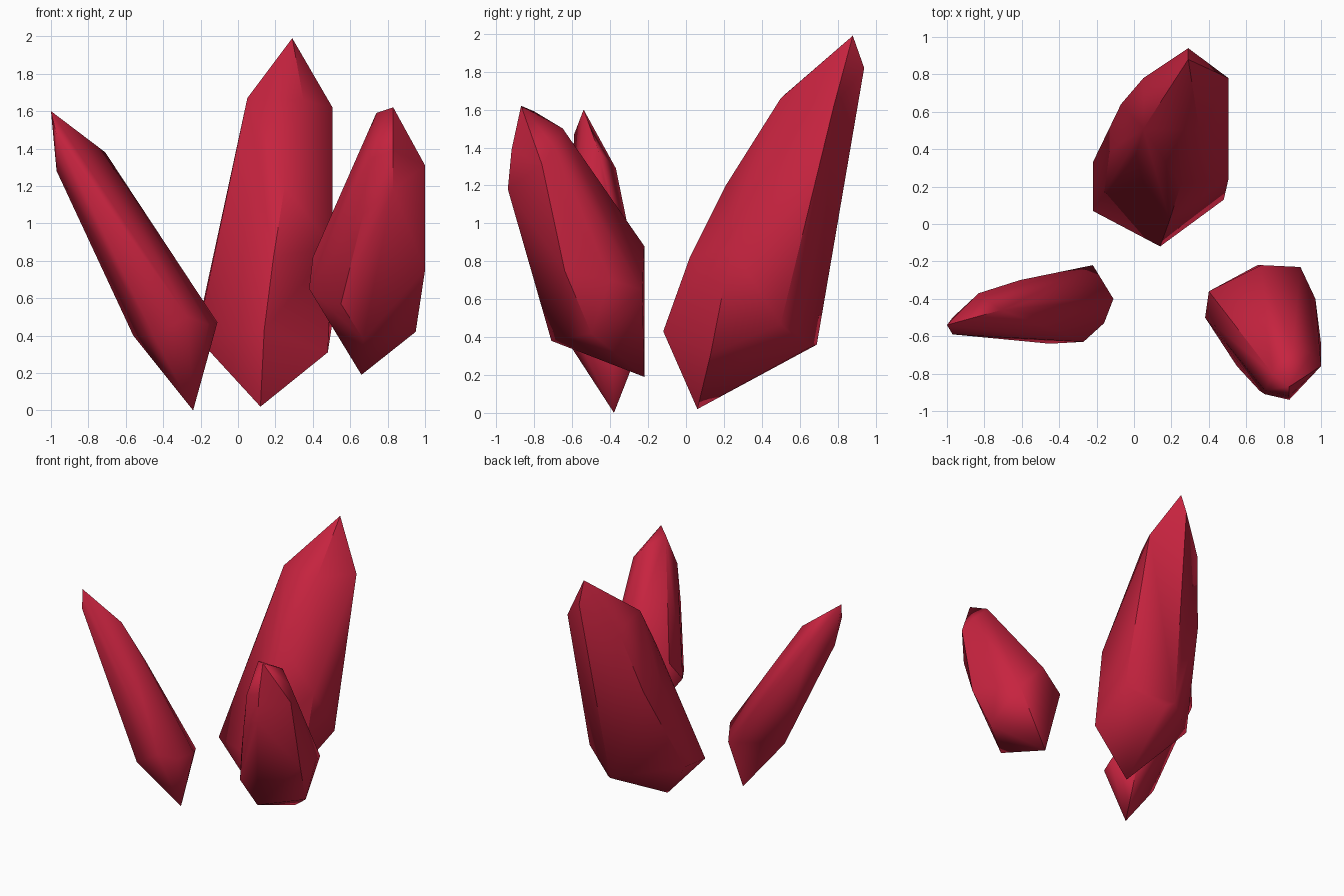
import bpy
import bmesh
from math import radians

default_cube = bpy.data.objects.get("Cube")
if default_cube is not None:
    bpy.data.objects.remove(default_cube, do_unlink=True)


def flat_material(name, colour):
    material = bpy.data.materials.new(name)
    material.use_nodes = True
    material.diffuse_color = colour
    shader = next(node for node in material.node_tree.nodes
                  if node.type == "BSDF_PRINCIPLED")
    shader.inputs["Base Color"].default_value = colour
    return material


def soften(bm, ridge_angle):
    """Smooth the facets, keeping only the steep lengthwise ridges crisp."""
    for face in bm.faces:
        face.smooth = True
    for edge in bm.edges:
        start, end = (vert.co for vert in edge.verts)
        steepness = abs(end.z - start.z) / edge.calc_length()
        edge.smooth = (steepness < .5
                       or edge.calc_face_angle(0) < radians(ridge_angle))


def make_crystal(name, material, ridge_angle, **sections):
    """Cut a faceted shard as the hull of its corner points, section by section."""
    bm = bmesh.new()
    for corners in sections.values():
        for corner in corners:
            bm.verts.new(corner)
    # Wrap the corners and drop any that fall inside the shard
    hull = bmesh.ops.convex_hull(bm, input=list(bm.verts))
    loose = {item for item in hull["geom_interior"] + hull["geom_unused"]
             if isinstance(item, bmesh.types.BMVert)}
    bmesh.ops.delete(bm, geom=list(loose), context="VERTS")
    # Merge nearly coplanar triangles into clean facets
    bmesh.ops.dissolve_limit(bm, angle_limit=radians(2),
                             verts=list(bm.verts), edges=list(bm.edges))
    bmesh.ops.recalc_face_normals(bm, faces=list(bm.faces))
    soften(bm, ridge_angle)

    mesh = bpy.data.meshes.new(name)
    bm.to_mesh(mesh)
    bm.free()
    mesh.materials.append(material)
    crystal = bpy.data.objects.new(name, mesh)
    bpy.context.collection.objects.link(crystal)


crimson = flat_material("crimson crystal", (.57, .017, .05, 1))

# Tall shard at the back, leaning backwards
make_crystal(
    "tall_back_crystal", crimson, ridge_angle=38,
    tip=[(.29, .88, 1.99), (.29, .94, 1.82)],
    shoulder=[(.35, .5, 1.66), (.505, .78, 1.62),
              (.05, .51, 1.67), (.05, .78, 1.6)],
    waist=[(.25, .21, 1.2), (.01, .37, 1.37), (-.07, .64, 1.1),
           (.19, .02, .82), (.505, .24, .87)],
    base=[(.14, -.12, .43), (-.22, .07, .39), (-.22, .33, .42),
          (.19, .69, .36), (.24, .64, .34), (.505, .5, .47),
          (.48, .13, .31)],
    foot=[(.12, .06, .02)],
)

# Slender shard leaning outwards to the side
make_crystal(
    "slender_side_crystal", crimson, ridge_angle=75,
    tip=[(-1, -.54, 1.6), (-.97, -.59, 1.47), (-.97, -.5, 1.28)],
    shoulder=[(-.71, -.46, 1.38), (-.83, -.37, 1.29)],
    waist=[(-.54, -.41, 1.11), (-.61, -.3, .95)],
    base=[(-.11, -.4, .47), (-.22, -.22, .41), (-.56, -.45, .4),
          (-.45, -.64, .4), (-.27, -.63, .5), (-.16, -.53, .46)],
    foot=[(-.24, -.38, 0)],
)

# Short, broad shard leaning forwards
make_crystal(
    "broad_front_crystal", crimson, ridge_angle=42,
    tip=[(.83, -.87, 1.62), (.74, -.8, 1.59)],
    shoulder=[(.85, -.65, 1.5), (.95, -.69, 1.4), (1, -.76, 1.31),
              (.7, -.89, 1.34), (.83, -.92, 1.39), (.83, -.94, 1.18)],
    waist=[(.7, -.91, 1.18), (.67, -.89, 1.05), (.4, -.36, .82),
           (.68, -.22, .88), (.89, -.23, .65), (.97, -.4, .7),
           (1, -.64, .75), (.75, -.82, .75)],
    base=[(.38, -.5, .65), (.55, -.76, .57), (.67, -.71, .38),
          (.95, -.5, .42)],
    foot=[(.66, -.22, .19)],
)
